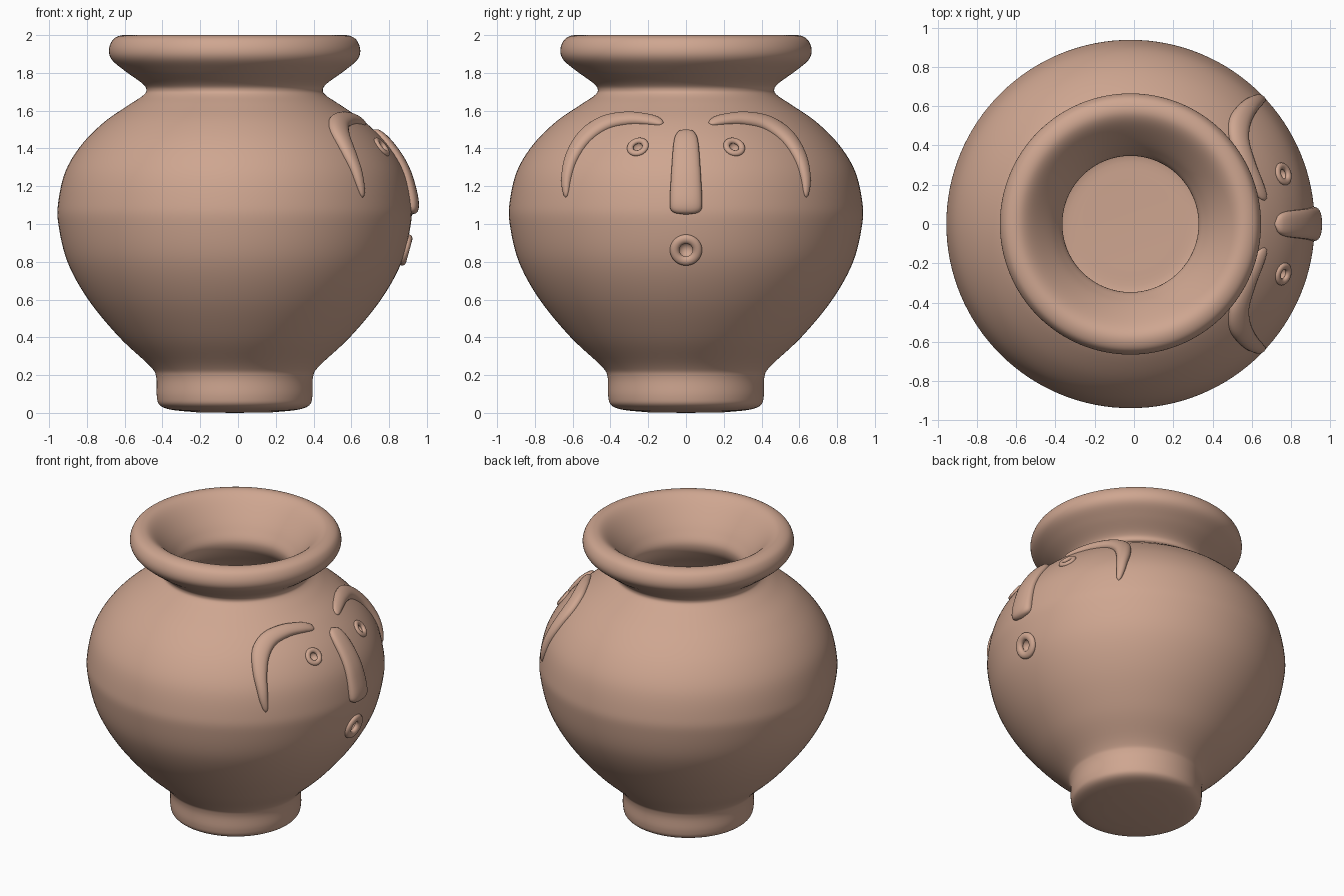
import bpy, bmesh, math
from mathutils import Vector

if "Cube" in bpy.data.objects:
    bpy.data.objects.remove(bpy.data.objects["Cube"])

CX = -0.018  # pot axis
clay = bpy.data.materials.new("tan clay")
clay.diffuse_color = (0.62, 0.38, 0.28, 1)
clay.use_nodes = True
clay.node_tree.nodes["Principled BSDF"].inputs["Base Color"].default_value = clay.diffuse_color


def spline(pts, n):
    """Catmull-Rom through points of any dimension."""
    p = [Vector(q) for q in pts]
    p = [2 * p[0] - p[1]] + p + [2 * p[-1] - p[-2]]
    out = []
    for i in range(1, len(p) - 2):
        a, b, c, d = p[i - 1:i + 3]
        for k in range(n):
            t = k / n
            out.append(0.5 * (2 * b + (c - a) * t + (2 * a - 5 * b + 4 * c - d) * t * t
                              + (3 * b - a - 3 * c + d) * t ** 3))
    return out + [p[-2]]


def finish(bm, name, angle=40):
    bmesh.ops.recalc_face_normals(bm, faces=bm.faces)
    me = bpy.data.meshes.new(name)
    bm.to_mesh(me)
    bm.free()
    ob = bpy.data.objects.new(name, me)
    bpy.context.collection.objects.link(ob)
    me.materials.append(clay)
    smooth(ob, angle)
    return ob


def smooth(ob, angle=40):
    bpy.ops.object.select_all(action='DESELECT')
    bpy.context.view_layer.objects.active = ob
    ob.select_set(True)
    bpy.ops.object.shade_smooth_by_angle(angle=math.radians(angle))


# Pot profile (radius, height): foot, belly, neck, rolled rim, then the inside
outer = [(0.2, 0.003), (0.33, 0.016), (0.395, 0.04), (0.412, 0.09), (0.415, 0.19),
         (0.45, 0.25), (0.61, 0.4), (0.775, 0.6), (0.885, 0.8), (0.933, 1.0), (0.933, 1.12),
         (0.895, 1.28), (0.81, 1.42), (0.69, 1.54), (0.56, 1.63), (0.485, 1.68),
         (0.467, 1.71), (0.49, 1.745), (0.58, 1.81), (0.65, 1.87), (0.665, 1.925),
         (0.64, 1.98), (0.585, 2.0), (0.53, 1.98), (0.46, 1.91), (0.385, 1.81), (0.347, 1.72),
         (0.4, 1.62), (0.59, 1.48), (0.77, 1.3), (0.83, 1.06), (0.78, 0.8), (0.67, 0.6),
         (0.5, 0.4), (0.385, 0.25), (0.375, 0.1), (0.355, 0.03), (0.2, 0.02)]
profile = spline(outer, 6)
SEG = 128
bm = bmesh.new()
rings = []
for r, z in profile:
    rings.append([bm.verts.new((CX + r * math.cos(2 * math.pi * k / SEG),
                                r * math.sin(2 * math.pi * k / SEG), z)) for k in range(SEG)])
for a, b in zip(rings, rings[1:]):
    for k in range(SEG):
        j = (k + 1) % SEG
        bm.faces.new((a[k], a[j], b[j], b[k]))
for ring, z in ((rings[0], 0.0), (rings[-1], 0.02)):
    c = bm.verts.new((CX, 0, z))
    for k in range(SEG):
        bm.faces.new((ring[k], ring[(k + 1) % SEG], c))
pot = finish(bm, "pot", 50)

belly = [p for p in profile[:16 * 6] if p.y > 0.2]


def radius(z):
    for a, b in zip(belly, belly[1:]):
        if a.y <= z <= b.y:
            return a.x + (b.x - a.x) * (z - a.y) / (b.y - a.y)
    return belly[-1].x


def on_pot(y, z, off=0.0):
    """Point and normal on the +x side of the belly."""
    r = radius(z)
    x = math.sqrt(max(r * r - y * y, 0.0))
    slope = (radius(z + 0.02) - radius(z - 0.02)) / 0.04
    n = Vector((x / r, y / r, -slope)).normalized()
    return Vector((CX + x, y, z)) + n * off, n


def relief(name, path, power, square):
    """Raised strip of clay along path of (y, z, half width, height)."""
    pts = spline(path, 10)
    bm = bmesh.new()
    rows, last = [], len(pts) - 1
    for i, (y, z, w, h) in enumerate(pts):
        t = abs(2 * i / last - 1)
        cap = max(1 - t ** power, 0.003) ** 0.5
        d = pts[min(i + 1, last)] - pts[max(i - 1, 0)]
        d = Vector((d[0], d[1])).normalized()
        row = []
        for k in range(24):
            a = 2 * math.pi * k / 24
            s = math.copysign(abs(math.cos(a)) ** square, math.cos(a)) * w * cap
            up = abs(math.sin(a)) ** square
            off = h * cap * up if math.sin(a) >= 0 else -0.02 * up
            row.append(bm.verts.new(on_pot(y - d.y * s, z + d.x * s, off)[0]))
        rows.append(row)
    for a, b in zip(rows, rows[1:]):
        for k in range(24):
            j = (k + 1) % 24
            bm.faces.new((a[k], a[j], b[j], b[k]))
    bm.faces.new(rows[0])
    bm.faces.new(rows[-1])
    return finish(bm, name, 60)


# Nose, thick at the tip
relief("nose", [(0, 1.05, 0.085, 0.035), (0, 1.12, 0.086, 0.042), (0, 1.22, 0.081, 0.038),
                (0, 1.36, 0.072, 0.034), (0, 1.5, 0.062, 0.03)], 10, 0.75)

# Arched eyebrows, mirrored
for side, label in ((-1, "left"), (1, "right")):
    brow = [(0.12, 1.537, 0.02, 0.014), (0.2, 1.552, 0.024, 0.024), (0.31, 1.556, 0.027, 0.032),
            (0.43, 1.53, 0.029, 0.036), (0.53, 1.462, 0.031, 0.036), (0.598, 1.36, 0.028, 0.034),
            (0.63, 1.25, 0.022, 0.028), (0.637, 1.14, 0.014, 0.016)]
    relief(label + "_eyebrow", [(side * y, z, w, h) for y, z, w, h in brow], 14, 0.9)

# Eyes and mouth: raised rings round pits sunk into the wall
for name, y, z, major, minor, pit in (("left_eye", -0.255, 1.408, 0.042, 0.017, 0.034),
                                      ("right_eye", 0.255, 1.408, 0.042, 0.017, 0.034),
                                      ("mouth", 0, 0.862, 0.06, 0.025, 0.043)):
    p, n = on_pot(y, z)
    rot = n.to_track_quat('Z', 'Y').to_euler()
    bpy.ops.mesh.primitive_torus_add(location=p, rotation=rot, major_radius=major,
                                     minor_radius=minor, major_segments=40, minor_segments=16)
    ring = bpy.context.object
    ring.name = name + "_ring"
    ring.scale.z = 0.8
    ring.data.materials.append(clay)
    smooth(ring, 60)
    bpy.ops.mesh.primitive_uv_sphere_add(segments=32, ring_count=16, radius=pit,
                                         location=p, rotation=rot)
    cutter = bpy.context.object
    cutter.name = name + "_pit_cutter"
    cutter.data.materials.append(clay)
    smooth(cutter, 60)
    cutter.hide_render = True
    cutter.hide_viewport = False
    cutter.display_type = 'WIRE'
    mod = pot.modifiers.new(name + "_pit", 'BOOLEAN')
    mod.operation = 'DIFFERENCE'
    mod.solver = 'EXACT'
    mod.object = cutter
